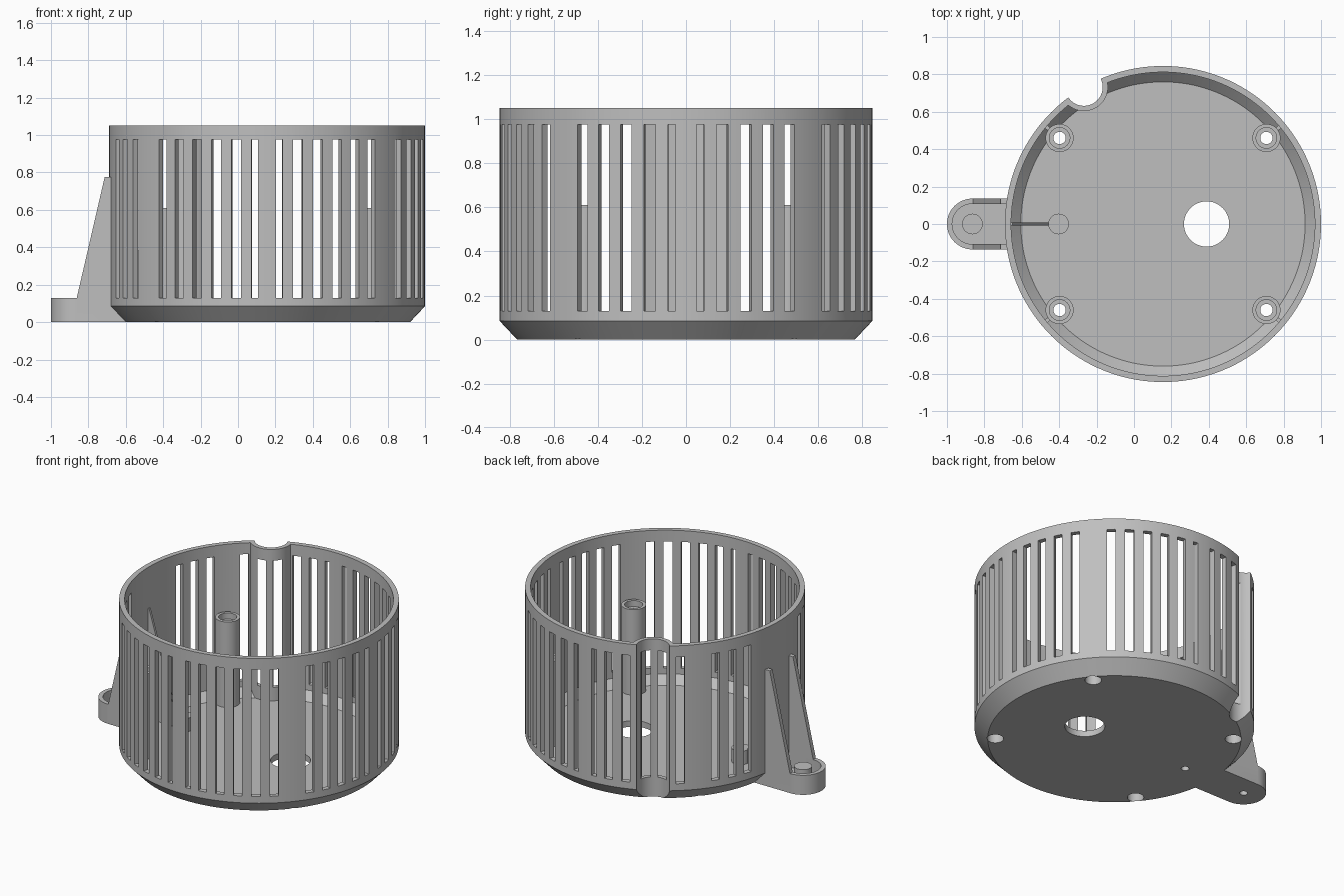
import bpy, bmesh
from math import radians, cos, sin, pi, atan2, hypot
from mathutils import Matrix

if "Cube" in bpy.data.objects:
    bpy.data.objects.remove(bpy.data.objects["Cube"])

CX, R, TOP = 0.155, 0.845, 1.05      # drum axis, radius, height

grey = bpy.data.materials.new("plain grey plastic")
grey.use_nodes = True
grey.diffuse_color = (0.52, 0.52, 0.52, 1)
grey.node_tree.nodes["Principled BSDF"].inputs["Base Color"].default_value = grey.diffuse_color


def finish(name, bm):
    bmesh.ops.recalc_face_normals(bm, faces=bm.faces)
    mesh = bpy.data.meshes.new(name)
    bm.to_mesh(mesh)
    bm.free()
    mesh.materials.append(grey)
    ob = bpy.data.objects.new(name, mesh)
    bpy.context.collection.objects.link(ob)
    return ob


def prism(name, pts, low, high, upright=False):
    """Extrude a 2D outline along z, or along y when upright."""
    bm = bmesh.new()
    place = (lambda a, b: (a, low, b)) if upright else (lambda a, b: (a, b, low))
    face = bm.faces.new([bm.verts.new(place(a, b)) for a, b in pts])
    geom = bmesh.ops.extrude_face_region(bm, geom=[face])["geom"]
    step = (0, high - low, 0) if upright else (0, 0, high - low)
    bmesh.ops.translate(bm, vec=step, verts=[v for v in geom if isinstance(v, bmesh.types.BMVert)])
    return finish(name, bm)


def rod(name, x, y, r, low, high, n=40):
    ring = [(x + r * cos(2 * pi * i / n), y + r * sin(2 * pi * i / n)) for i in range(n)]
    return prism(name, ring, low, high)


def lathe(name, profile, n=144):
    """Stack of rings around the drum axis, capped at both ends."""
    bm = bmesh.new()
    rings = [[bm.verts.new((CX + r * cos(2 * pi * i / n), r * sin(2 * pi * i / n), z))
              for i in range(n)] for r, z in profile]
    for a, b in zip(rings, rings[1:]):
        for i in range(n):
            j = (i + 1) % n
            bm.faces.new((a[i], a[j], b[j], b[i]))
    bm.faces.new(rings[0])
    bm.faces.new(rings[-1])
    return finish(name, bm)


def radial_boxes(name, items, low, high):
    """Boxes given as (angle, start radius, end radius, width)."""
    bm = bmesh.new()
    for ang, r0, r1, width in items:
        m = (Matrix.Translation((CX, 0, 0)) @ Matrix.Rotation(ang, 4, 'Z')
             @ Matrix.Translation(((r0 + r1) / 2, 0, (low + high) / 2))
             @ Matrix.Diagonal((r1 - r0, width, high - low, 1)))
        bmesh.ops.create_cube(bm, size=1, matrix=m)
    return finish(name, bm)


def combine(ob, tool, operation):
    """Apply a boolean and discard the tool."""
    mod = ob.modifiers.new("cut", 'BOOLEAN')
    mod.operation, mod.object, mod.solver = operation, tool, 'EXACT'
    deps = bpy.context.evaluated_depsgraph_get()
    mesh = bpy.data.meshes.new_from_object(ob.evaluated_get(deps))
    ob.modifiers.clear()
    ob.data = mesh
    bpy.data.objects.remove(tool)


def cut(ob, tool):
    combine(ob, tool, 'DIFFERENCE')


def add(ob, tool):
    combine(ob, tool, 'UNION')


OUTER = [(0.765, 0), (R, 0.085), (R, TOP)]

# Drum with chamfered base and a round cable channel in the back wall
housing = lathe("housing", OUTER)
cavity = lathe("cavity", [(0.76, 0.04), (0.812, 0.092), (0.812, TOP + 0.1)])
nx, ny = CX + R * cos(radians(120)), R * sin(radians(120))
cut(cavity, rod("channel_wall", nx, ny, 0.128, -0.1, TOP + 0.2, 56))
cut(housing, cavity)
cut(housing, rod("channel", nx, ny, 0.1, -0.1, TOP + 0.2, 56))

# Vent slots: twelve steps per quadrant, left solid at the posts and bracket
slots = []
for sx in (1, -1):
    for sy in (1, -1):
        for k in range(12):
            if k == 5 or (sx < 0 and k < 2):
                continue
            ang, width = radians(3.75 + 7.5 * k), 0.053
            if k in (0, 11):             # narrower beside the axis ribs
                ang += radians(0.7 if k == 0 else -0.7)
                width = 0.034
            slots.append((atan2(sy * sin(ang), sx * cos(ang)), 0.66, 0.9, width))
cut(housing, radial_boxes("slots", slots, 0.13, 0.975))

# Screw posts, each tied to the wall by a thin web
posts = [(CX + sx * 0.553, sy * 0.46) for sx in (1, -1) for sy in (1, -1)]
for x, y in posts:
    ang, dist = atan2(y, x - CX), hypot(x - CX, y)
    add(housing, rod("post", x, y, 0.075, 0.036, 0.61))
    add(housing, radial_boxes("web", [(ang, dist + 0.06, 0.825, 0.02)], 0.07, 0.6))
for x, y in posts:
    cut(housing, rod("screw_hole", x, y, 0.033, -0.1, 0.7))
    cut(housing, rod("top_recess", x, y, 0.055, 0.57, 0.7))
    cut(housing, rod("head_recess", x, y, 0.05, -0.1, 0.5))

# Inner pivot boss with its gusset, and the large floor opening
add(housing, prism("gusset", [(-0.43, 0.03), (-0.6, 0.03), (-0.675, 0.1), (-0.675, 0.775),
                              (-0.65, 0.775), (-0.455, 0.12), (-0.43, 0.12)], -0.008, 0.008, True))
add(housing, rod("inner_boss", -0.403, 0, 0.055, 0.035, 0.13))
cut(housing, rod("inner_boss_hole", -0.403, 0, 0.024, -0.1, 0.1, 24))
cut(housing, rod("floor_opening", 0.388, 0, 0.121, -0.1, 0.2, 64))


# Side bracket: rounded tray, two sloping cheeks and a boss
def tongue(name, r, low, high):
    arc = [(-0.864 + r * cos(a), r * sin(a)) for a in (pi / 2 + pi * i / 24 for i in range(25))]
    return prism(name, arc + [(-0.5, -r), (-0.5, r)], low, high)


bracket = tongue("side_bracket", 0.136, 0, 0.13)
for s in (1, -1):
    low, high = sorted((s * 0.108, s * 0.136))
    add(bracket, prism("cheek", [(-0.862, 0.1), (-0.862, 0.13), (-0.713, 0.775),
                                 (-0.55, 0.775), (-0.55, 0.1)], low, high, True))
cut(bracket, tongue("tray", 0.108, 0.035, 0.9))
add(bracket, rod("outer_boss", -0.864, 0, 0.055, 0.02, 0.13))
cut(bracket, rod("outer_boss_hole", -0.864, 0, 0.024, -0.1, 0.1, 24))
cut(bracket, lathe("drum_trim", OUTER))

# Smooth curves with crisp edges
for ob in (housing, bracket):
    bpy.ops.object.select_all(action='DESELECT')
    ob.select_set(True)
    bpy.context.view_layer.objects.active = ob
    bpy.ops.object.shade_smooth_by_angle(angle=radians(30))
